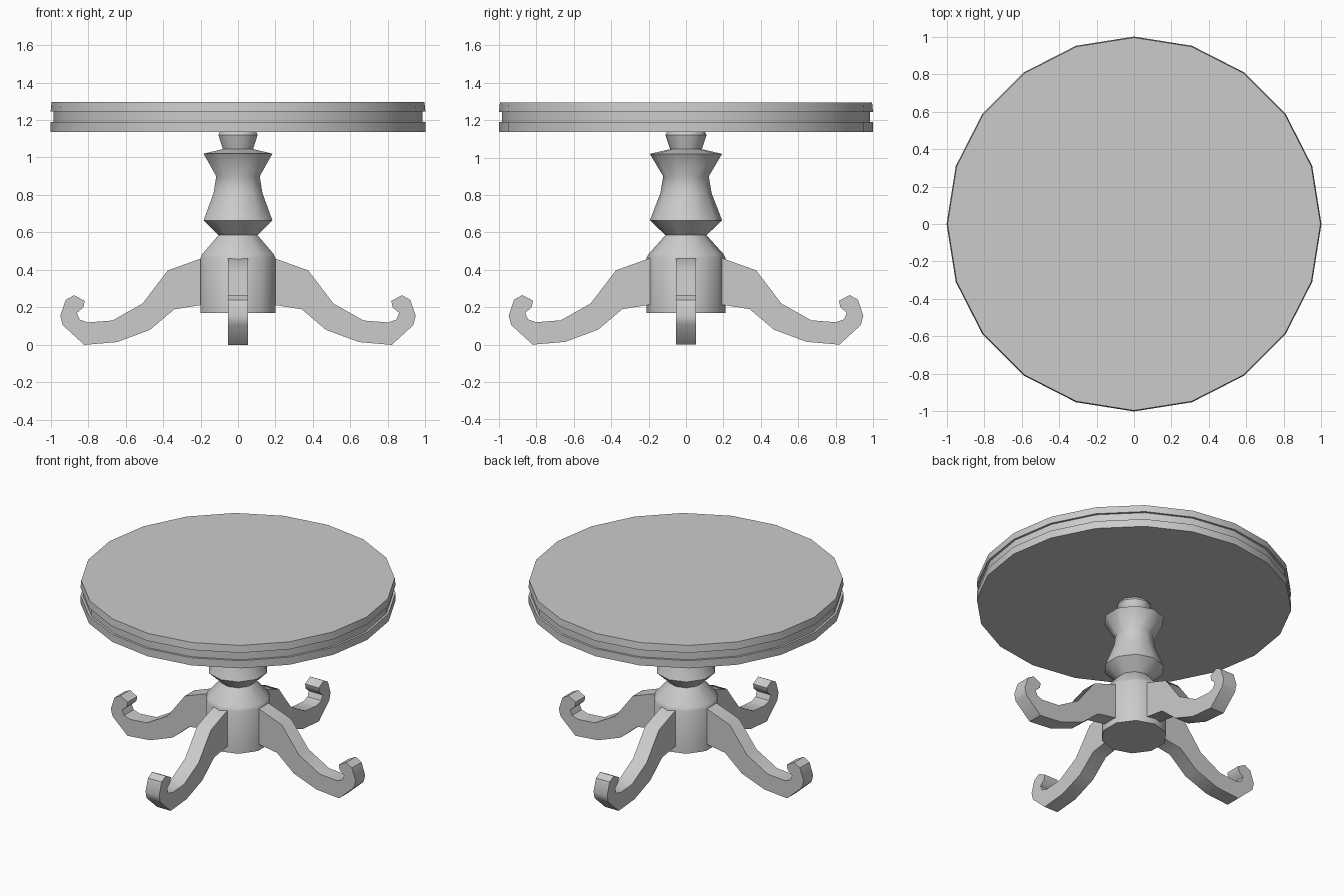
import bpy, bmesh, math
from mathutils import Matrix

default = bpy.data.objects.get("Cube")
if default:
    bpy.data.objects.remove(default, do_unlink=True)

grey = bpy.data.materials.new("plain_grey")
grey.use_nodes = True
colour = (0.6, 0.6, 0.6, 1)
grey.diffuse_color = colour
grey.node_tree.nodes["Principled BSDF"].inputs["Base Color"].default_value = colour


def finish(name, bm):
    """Turn a bmesh into a grey object with smooth shading and sharp edges."""
    bmesh.ops.recalc_face_normals(bm, faces=bm.faces)
    mesh = bpy.data.meshes.new(name)
    bm.to_mesh(mesh)
    bm.free()
    mesh.materials.append(grey)
    obj = bpy.data.objects.new(name, mesh)
    bpy.context.collection.objects.link(obj)
    bpy.ops.object.select_all(action='DESELECT')
    obj.select_set(True)
    bpy.context.view_layer.objects.active = obj
    bpy.ops.object.shade_smooth_by_angle(angle=math.radians(40))
    return obj


def turned(name, profile, sides):
    """Lathe a (radius, height) profile, with a corner on the y axis."""
    bm = bmesh.new()
    rings = []
    for r, z in profile:
        angles = [math.pi / 2 + math.tau * i / sides for i in range(sides)]
        rings.append([bm.verts.new((r * math.cos(a), r * math.sin(a), z)) for a in angles])
    for low, high in zip(rings, rings[1:]):
        for i in range(sides):
            j = (i + 1) % sides
            bm.faces.new((low[i], low[j], high[j], high[i]))
    bm.faces.new(rings[0][::-1])
    bm.faces.new(rings[-1])
    return finish(name, bm)


def leg(name, outline, half_width, angle):
    """Extrude a side outline to a slab and turn it about the column."""
    bm = bmesh.new()
    face = bm.faces.new([bm.verts.new((x, -half_width, z)) for x, z in outline])
    extruded = bmesh.ops.extrude_face_region(bm, geom=[face])["geom"]
    verts = [v for v in extruded if isinstance(v, bmesh.types.BMVert)]
    bmesh.ops.translate(bm, verts=verts, vec=(0, 2 * half_width, 0))
    bmesh.ops.rotate(bm, verts=bm.verts, cent=(0, 0, 0), matrix=Matrix.Rotation(angle, 3, 'Z'))
    return finish(name, bm)


# Round top with a groove in its rim
turned("table_top", [(1, 1.137), (1, 1.19), (0.985, 1.19), (0.985, 1.245),
                     (1, 1.245), (0.995, 1.295)], 20)

# Turned column
turned("column", [(0.21, 0.17), (0.21, 0.465), (0.2, 0.485), (0.11, 0.585),
                  (0.193, 0.665), (0.137, 0.81), (0.122, 0.9), (0.193, 1.02),
                  (0.085, 1.045), (0.11, 1.12), (0.10, 1.14)], 10)

# Four scrolled legs
outline = [(0.15, 0.47), (0.2, 0.46), (0.375, 0.397), (0.51, 0.22), (0.67, 0.13),
           (0.80, 0.12), (0.845, 0.135), (0.86, 0.17), (0.825, 0.20), (0.818, 0.235),
           (0.875, 0.265), (0.92, 0.24), (0.948, 0.155), (0.935, 0.105),
           (0.82, 0), (0.645, 0.015), (0.47, 0.08), (0.34, 0.19), (0.15, 0.22)]
for i, side in enumerate(("left", "back", "right", "front")):
    leg(side + "_leg", outline, 0.053, i * math.pi / 2)
